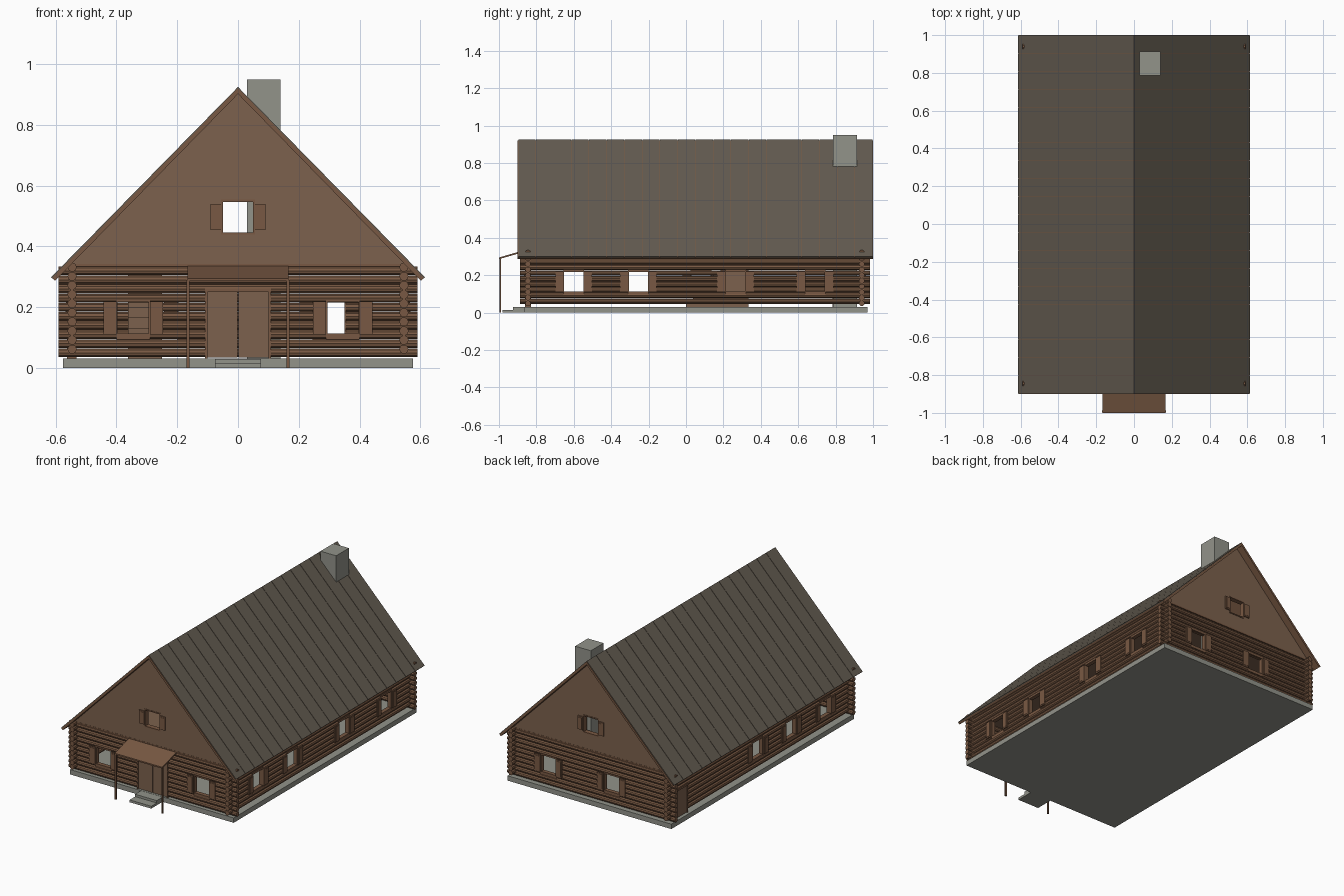
import bpy, bmesh, math
from mathutils import Matrix, Vector

if "Cube" in bpy.data.objects:
    bpy.data.objects.remove(bpy.data.objects["Cube"])


def material(name, r, g, b):
    m = bpy.data.materials.new(name)
    lin = [((c / 255 + 0.055) / 1.055) ** 2.4 for c in (r, g, b)]
    m.diffuse_color = (*lin, 1)
    m.use_nodes = True
    m.node_tree.nodes["Principled BSDF"].inputs["Base Color"].default_value = m.diffuse_color
    return m


WOOD = material("log brown", 121, 89, 67)
PLANK = material("plank brown", 124, 97, 77)
ROOF = material("roof grey brown", 98, 90, 79)
STONE = material("stone grey", 146, 147, 138)


def finish(name, bm, mat):
    bmesh.ops.recalc_face_normals(bm, faces=bm.faces)
    me = bpy.data.meshes.new(name)
    bm.to_mesh(me)
    bm.free()
    me.materials.append(mat)
    ob = bpy.data.objects.new(name, me)
    bpy.context.collection.objects.link(ob)
    return ob


def add_box(bm, xs, ys, zs):
    lo = Vector((min(xs), min(ys), min(zs)))
    hi = Vector((max(xs), max(ys), max(zs)))
    m = Matrix.Translation((lo + hi) / 2) @ Matrix.Diagonal((*(hi - lo), 1))
    bmesh.ops.create_cube(bm, size=1, matrix=m)


def boxes(name, mat, *items):
    bm = bmesh.new()
    for xs, ys, zs in items:
        add_box(bm, xs, ys, zs)
    return finish(name, bm, mat)


def add_prism(bm, profile, axis, a, b):
    """Extrude a closed (u, z) profile along x or y from a to b."""
    pt = (lambda u, z, t: (u, t, z)) if axis == "y" else (lambda u, z, t: (t, u, z))
    r0 = [bm.verts.new(pt(u, z, a)) for u, z in profile]
    r1 = [bm.verts.new(pt(u, z, b)) for u, z in profile]
    n = len(profile)
    bm.faces.new(r0)
    bm.faces.new(r1[::-1])
    for i in range(n):
        bm.faces.new((r0[i], r0[(i + 1) % n], r1[(i + 1) % n], r1[i]))


# Walls: running axis, position, outward sign, log ends, first log height
YF, YB, XW, R = -0.845, 0.94, 0.546, 0.0152
WALLS = {
    "front": ("x", YF, -1, (-0.59, 0.59), 0.05),
    "back": ("x", YB, 1, (-0.59, 0.59), 0.05),
    "right": ("y", XW, 1, (-0.888, 0.983), 0.062),
    "left": ("y", -XW, -1, (-0.888, 0.983), 0.062),
}
WINDOWS = {
    "front": [-0.345, 0.345],
    "back": [-0.145, 0.30],
    "right": [-0.6, -0.255, 0.265, 0.69],
    "left": [-0.6, -0.255, 0.08],
}
DOORS = {"front": (0, 0.105, 0.255), "left": (0.84, 0.055, 0.21)}
WZ0, WZ1, HW = 0.113, 0.217, 0.055


def on_wall(wall, us, ds, zs):
    """Box given along the wall, outward depth and height."""
    axis, pos, sign = WALLS[wall][:3]
    d = [pos + sign * v for v in ds]
    return (us, d, zs) if axis == "x" else (d, us, zs)


def shutters(name, wall, c, hw, w, z0, z1, d):
    items = []
    for s in (-1, 1):
        a, b = c + s * hw, c + s * (hw + w)
        items.append(on_wall(wall, (a, b), (d, d + 0.007), (z0, z1)))
        items.append(on_wall(wall, (a + s * 0.006, b - s * 0.006), (d, d + 0.009),
                             (z0 + 0.008, z1 - 0.008)))
    boxes(name, WOOD, *items)


# Log walls with gaps at windows and doors
for wall, (axis, pos, sign, ends, first) in WALLS.items():
    holes = [(c - HW, c + HW, 0.105, 0.22) for c in WINDOWS[wall]]
    if wall in DOORS:
        c, w, top = DOORS[wall]
        holes.append((c - w, c + w, 0, top))
    bm = bmesh.new()
    for i in range(10):
        z = first + 0.03 * i
        start = ends[0]
        cuts = sorted(h for h in holes if h[2] < z < h[3]) + [(ends[1], 0, 0, 0)]
        ring = [(pos + R * math.cos(k * math.tau / 10), z + R * math.sin(k * math.tau / 10))
                for k in range(10)]
        for h in cuts:
            add_prism(bm, ring, "y" if axis == "y" else "x", start, h[0])
            start = h[1]
    finish(wall + "_log_wall", bm, WOOD)

    # Window frames and shutters
    for n, c in enumerate(WINDOWS[wall]):
        a, b, d = c - HW, c + HW, (-0.013, 0.013)
        boxes(f"{wall}_window_frame_{n}", WOOD,
              on_wall(wall, (a, b), d, (0.094, WZ0)),
              on_wall(wall, (a, b), d, (WZ1, 0.23)),
              on_wall(wall, (a, a + 0.004), d, (WZ0, WZ1)),
              on_wall(wall, (b - 0.004, b), d, (WZ0, WZ1)))
        shutters(f"{wall}_shutters_{n}", wall, c, HW, 0.043, 0.111, 0.219, 0.013)

# Double front door and side door
c, w, top = DOORS["front"]
boxes("front_door_leaves", PLANK, *[on_wall("front", (s * 0.001, s * 0.101), (-0.008, 0.012),
                                            (0.034, top - 0.005)) for s in (-1, 1)])
c, w, top = DOORS["left"]
boxes("side_door_leaf", PLANK, on_wall("left", (c - w, c + w), (-0.008, 0.012), (0.034, top)))
for wall, (c, w, top) in DOORS.items():
    d = (-0.015, 0.017)
    boxes(wall + "_door_frame", WOOD,
          on_wall(wall, (c - w - 0.003, c - w + 0.004), d, (0.03, top)),
          on_wall(wall, (c + w - 0.004, c + w + 0.003), d, (0.03, top)),
          on_wall(wall, (c - w - 0.003, c + w + 0.003), d, (top - 0.005, top + 0.007)))

# Foundation, steps and chimney
boxes("foundation", STONE, ((-0.576, 0.576), (-0.866, 0.97), (0, 0.031)))
boxes("front_steps", STONE, ((-0.076, 0.076), (-0.98, -0.866), (0, 0.015)),
      ((-0.076, 0.076), (-0.925, -0.866), (0.015, 0.03)))
boxes("chimney", STONE, ((0.03, 0.14), (0.786, 0.914), (0.03, 0.95)))

# Gables with an attic window hole
AZ0, AZ1, AW = 0.443, 0.55, 0.053
for wall, y in (("front", YF), ("back", YB)):
    cu = bpy.data.curves.new(wall + "_gable_curve", "CURVE")
    cu.dimensions, cu.fill_mode, cu.extrude = "2D", "BOTH", 0.013
    for pts in ([(-0.556, 0.34), (0.556, 0.34), (0, 0.908)],
                [(-AW, AZ0), (-AW, AZ1), (AW, AZ1), (AW, AZ0)]):
        sp = cu.splines.new("POLY")
        sp.points.add(len(pts) - 1)
        for p, (u, v) in zip(sp.points, pts):
            p.co = (u, v, 0, 1)
        sp.use_cyclic_u = True
    tmp = bpy.data.objects.new("gable_helper", cu)
    bpy.context.collection.objects.link(tmp)
    dg = bpy.context.evaluated_depsgraph_get()
    me = bpy.data.meshes.new_from_object(tmp.evaluated_get(dg))
    bpy.data.objects.remove(tmp)
    me.transform(Matrix.Translation((0, y, 0)) @ Matrix.Rotation(math.pi / 2, 4, "X"))
    me.materials.clear()
    me.materials.append(PLANK)
    ob = bpy.data.objects.new(wall + "_gable", me)
    bpy.context.collection.objects.link(ob)
    d = (-0.015, 0.016)
    boxes(wall + "_attic_frame", WOOD,
          on_wall(wall, (-AW - 0.003, AW + 0.003), d, (AZ0 - 0.004, AZ0 + 0.003)),
          on_wall(wall, (-AW - 0.003, AW + 0.003), d, (AZ1 - 0.003, AZ1 + 0.004)),
          *[on_wall(wall, (s * (AW - 0.003), s * (AW + 0.003)), d, (AZ0, AZ1)) for s in (-1, 1)])
    shutters(wall + "_attic_shutters", wall, 0, AW + 0.002, 0.036, 0.455, 0.54, 0.013)
    boxes(wall + "_gable_beam", WOOD, on_wall(wall, (-0.556, 0.556), (-0.014, 0.014), (0.334, 0.343)))

# Roof: brown slabs below, grey boards on top
slab, boards = bmesh.new(), bmesh.new()
N, Y0, Y1 = 20, -0.898, 0.998
step = (Y1 - Y0) / N
for s in (-1, 1):
    add_prism(slab, [(0, 0.921), (s * 0.612, 0.296), (s * 0.602, 0.287), (0, 0.902)], "y", -0.9, 1.0)
    for i in range(N):
        add_prism(boards, [(0, 0.925), (s * 0.615, 0.299), (s * 0.611, 0.295), (0, 0.919)], "y",
                  Y0 + i * step + 0.0012, Y0 + (i + 1) * step - 0.0012)
finish("roof_slab", slab, WOOD)
finish("roof_boards", boards, ROOF)

# Porch canopy and posts
bm = bmesh.new()
add_prism(bm, [(-1.0, 0.286), (-0.85, 0.329), (-0.85, 0.338), (-1.0, 0.295)], "x", -0.167, 0.167)
finish("porch_roof", bm, WOOD)
boxes("porch_posts", WOOD, *[((s * 0.159, s * 0.169), (-0.998, -0.988), (0, 0.29)) for s in (-1, 1)])

# Interior: attic floor and stairs seen through the windows
boxes("attic_floor", PLANK, ((-0.54, 0.54), (YF, YB), (0.333, 0.338)))
boxes("stairs", PLANK, *[((-0.362, -0.25), (0.037 * i, 0.037 * (i + 1)), (0.03, 0.064 + 0.034 * i))
                         for i in range(9)])
